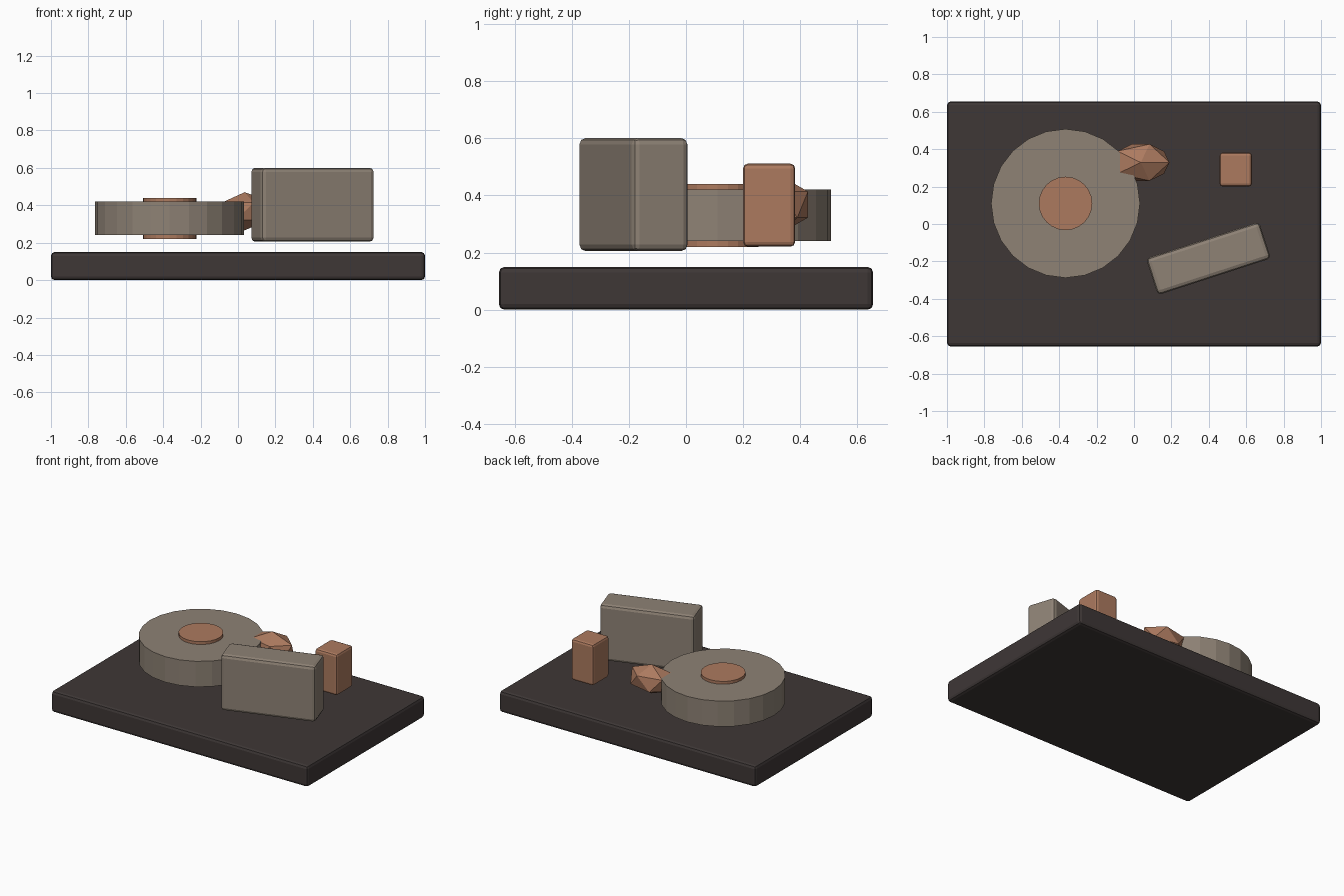
import bpy
import math

if "Cube" in bpy.data.objects:
    bpy.data.objects.remove(bpy.data.objects["Cube"])


def material(name, srgb):
    m = bpy.data.materials.new(name)
    m.diffuse_color = [((c / 255 + 0.055) / 1.055) ** 2.4 for c in srgb] + [1]
    m.use_nodes = True
    m.node_tree.nodes["Principled BSDF"].inputs["Base Color"].default_value = m.diffuse_color
    return m


charcoal = material("charcoal", (62, 55, 54))
taupe = material("taupe", (142, 130, 117))
copper = material("copper", (172, 122, 95))


def finish(name, mat):
    ob = bpy.context.object
    ob.name = name
    ob.data.materials.append(mat)
    return ob


def block(name, mat, loc, size, bevel, turn=0):
    bpy.ops.mesh.primitive_cube_add(size=1, location=loc, rotation=(0, 0, math.radians(turn)))
    ob = finish(name, mat)
    ob.scale = size
    bpy.ops.object.transform_apply(location=False, rotation=False, scale=True)
    mod = ob.modifiers.new("rounded_edges", "BEVEL")
    mod.width = bevel
    mod.segments = 2


def disc(name, mat, loc, radius, height):
    bpy.ops.mesh.primitive_cylinder_add(vertices=24, radius=radius, depth=height, location=loc)
    finish(name, mat)


# Base slab
block("base", charcoal, (0, 0, 0.075), (2, 1.31, 0.15), 0.02)

# Wheel lying flat, with a hub showing on both sides
disc("wheel", taupe, (-0.366, 0.11, 0.33), 0.398, 0.18)
disc("hub", copper, (-0.366, 0.11, 0.33), 0.143, 0.22)

# Turned long block and small upright block
block("long_block", taupe, (0.398, -0.184, 0.403), (0.635, 0.205, 0.395), 0.022, 18)
block("small_block", copper, (0.544, 0.291, 0.366), (0.172, 0.182, 0.29), 0.016)

# Faceted stone beside the wheel
bpy.ops.mesh.primitive_ico_sphere_add(subdivisions=1, radius=1, location=(0.036, 0.329, 0.368))
stone = finish("stone", copper)
stone.scale = (0.172, 0.115, 0.102)
